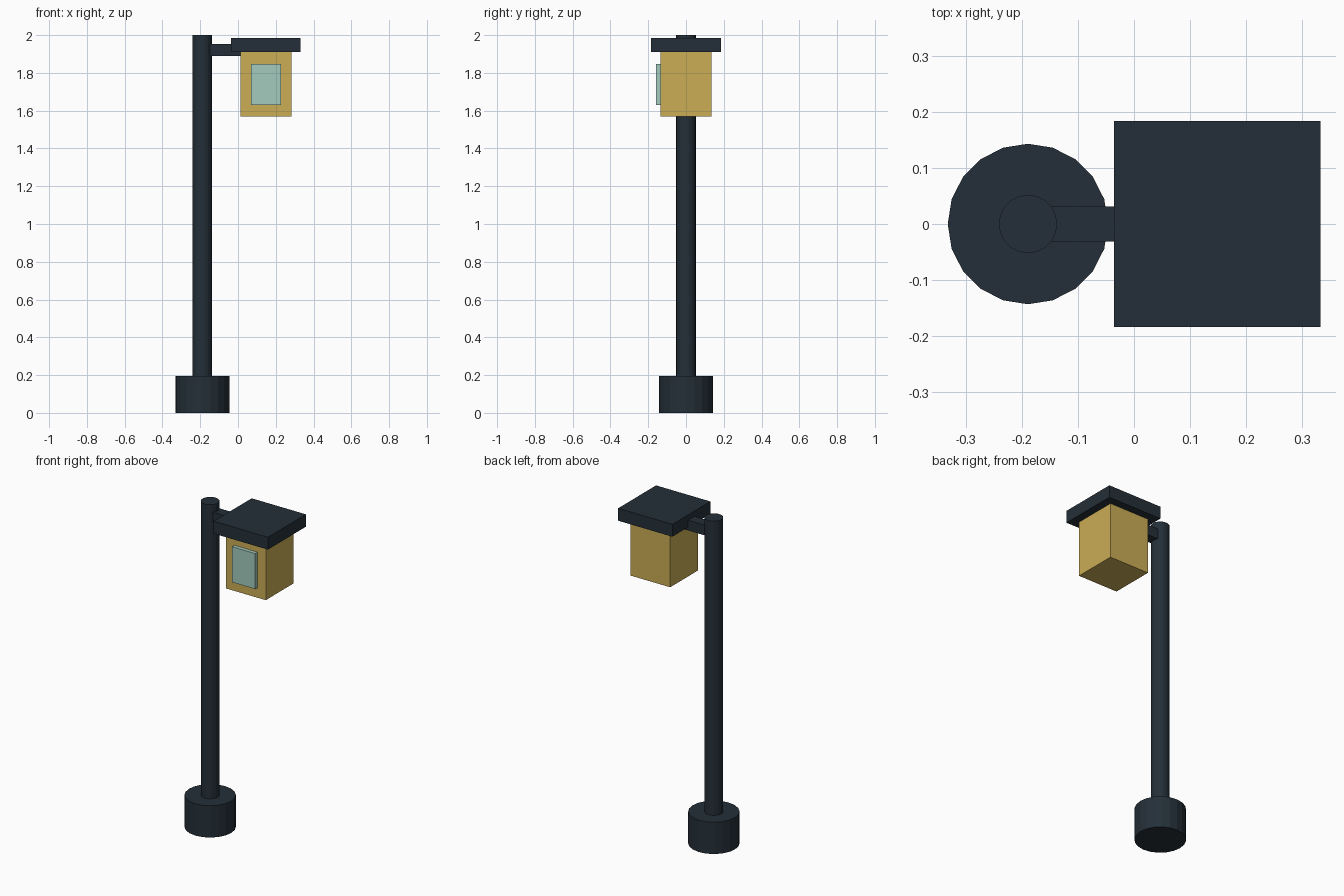
import bpy
import bmesh
from mathutils import Matrix, Vector

if "Cube" in bpy.data.objects:
    bpy.data.objects.remove(bpy.data.objects["Cube"])


def srgb(r, g, b):
    f = lambda c: c / 12.92 if c <= 0.04045 else ((c + 0.055) / 1.055) ** 2.4
    return (f(r / 255), f(g / 255), f(b / 255), 1.0)


def material(name, rgb):
    m = bpy.data.materials.new(name)
    m.diffuse_color = srgb(*rgb)
    m.use_nodes = True
    m.node_tree.nodes["Principled BSDF"].inputs["Base Color"].default_value = m.diffuse_color
    return m


iron = material("dark_iron", (36, 47, 56))
amber = material("amber", (203, 173, 86))
glass = material("pale_glass", (164, 203, 189))


def finish(name, bm, mat):
    me = bpy.data.meshes.new(name)
    bm.to_mesh(me)
    bm.free()
    me.materials.append(mat)
    ob = bpy.data.objects.new(name, me)
    bpy.context.collection.objects.link(ob)
    return ob


def box(name, lo, hi, mat):
    lo, hi = Vector(lo), Vector(hi)
    bm = bmesh.new()
    bmesh.ops.create_cube(bm, size=1, matrix=Matrix.Translation((lo + hi) / 2)
                          @ Matrix.Diagonal((*(hi - lo), 1)))
    return finish(name, bm, mat)


def cylinder(name, x, radius, z0, z1, mat, sides=20):
    bm = bmesh.new()
    bmesh.ops.create_cone(bm, cap_ends=True, segments=sides, radius1=radius,
                          radius2=radius, depth=z1 - z0,
                          matrix=Matrix.Translation((x, 0, (z0 + z1) / 2)))
    return finish(name, bm, mat)


# Post and its foot
POST_X = -0.189
cylinder("base", POST_X, 0.143, 0, 0.195, iron)
cylinder("post", POST_X, 0.052, 0.19, 2.0, iron)

# Arm reaching from the post into the lantern
box("arm", (POST_X + 0.01, -0.031, 1.89), (0.03, 0.031, 1.953), iron)

# Lantern body, roof and front pane
LAMP_X = 0.148
box("lantern_body", (LAMP_X - 0.135, -0.135, 1.568), (LAMP_X + 0.135, 0.135, 1.92), amber)
box("lantern_roof", (LAMP_X - 0.184, -0.184, 1.91), (LAMP_X + 0.184, 0.184, 1.986), iron)
box("front_pane", (LAMP_X - 0.079, -0.158, 1.63), (LAMP_X + 0.079, -0.13, 1.848), glass)
